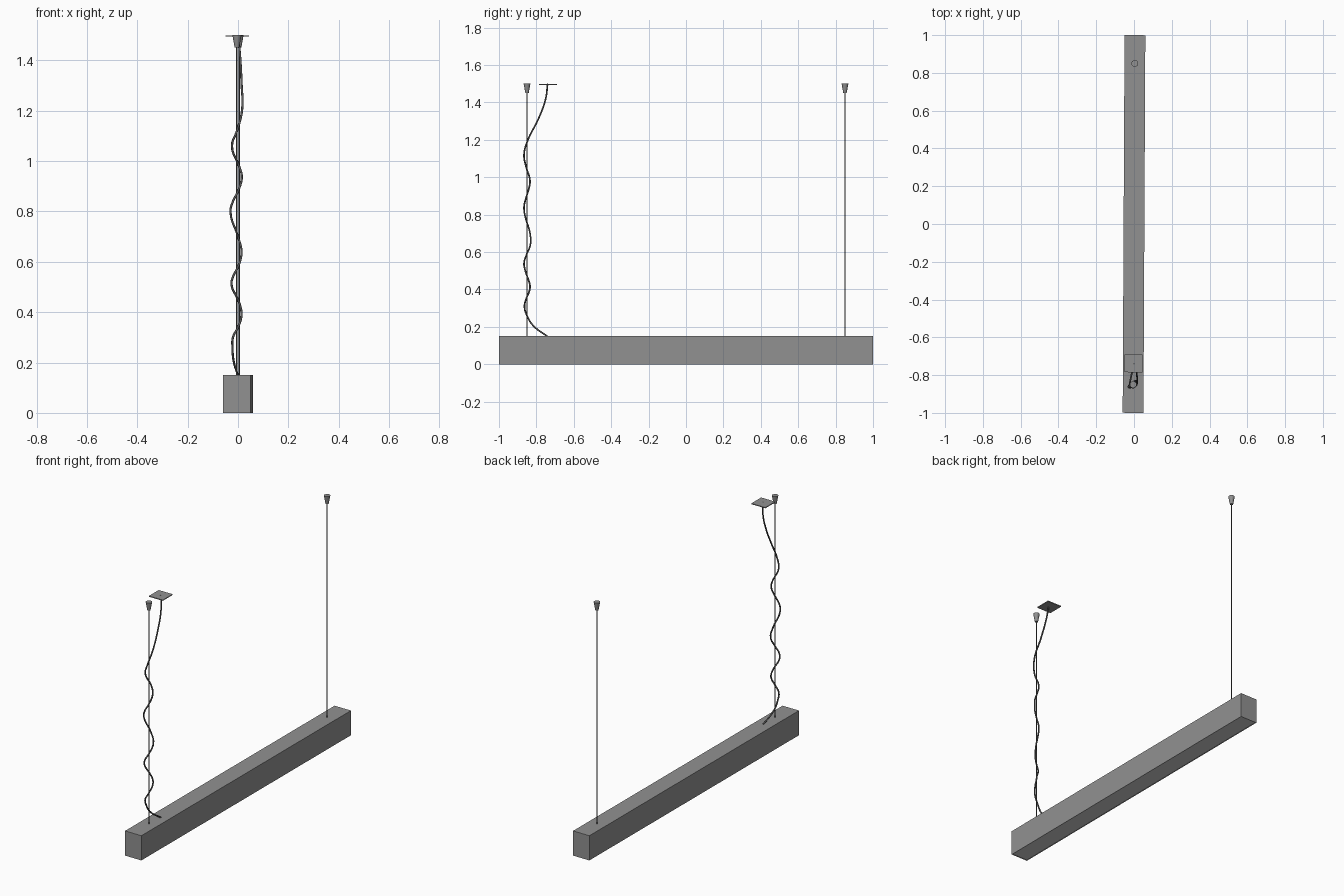
import bpy, bmesh, math
from mathutils import Matrix

if "Cube" in bpy.data.objects:
    bpy.data.objects.remove(bpy.data.objects["Cube"])

# The whole lamp hangs turned very slightly about z
TURN = Matrix.Rotation(-0.005, 4, 'Z')


def grey(name, v):
    mat = bpy.data.materials.new(name)
    mat.diffuse_color = (v, v, v, 1)
    mat.use_nodes = True
    mat.node_tree.nodes["Principled BSDF"].inputs["Base Color"].default_value = mat.diffuse_color
    return mat


HOUSING = grey("dark_grey_metal", 0.285)
PANEL = grey("light_panel", 0.8)
CORD = grey("dark_cord", 0.1)


def add_object(name, bm, mat, smooth=False):
    bm.transform(TURN)
    bmesh.ops.recalc_face_normals(bm, faces=bm.faces)
    mesh = bpy.data.meshes.new(name)
    for f in bm.faces:
        f.smooth = smooth and len(f.verts) == 4
    bm.to_mesh(mesh)
    bm.free()
    mesh.materials.append(mat)
    obj = bpy.data.objects.new(name, mesh)
    bpy.context.collection.objects.link(obj)
    return obj


def box(size, centre):
    bm = bmesh.new()
    bmesh.ops.create_cube(bm, size=1, matrix=Matrix.Translation(centre) @ Matrix.Diagonal((*size, 1)))
    return bm


def cone(name, r_low, r_high, z_low, z_high, y, sides, mat):
    bm = bmesh.new()
    bmesh.ops.create_cone(bm, cap_ends=True, segments=sides, radius1=r_low, radius2=r_high,
                          depth=z_high - z_low,
                          matrix=Matrix.Translation((0, y, (z_low + z_high) / 2)))
    return add_object(name, bm, mat, smooth=True)


# Lamp housing with a slightly recessed light panel underneath
bm = box((0.11, 1.999, 0.15), (0, 0, 0.075))
bm.normal_update()
bottom = [f for f in bm.faces if f.normal.z < -0.9]
bmesh.ops.inset_region(bm, faces=bottom, thickness=0.004)
bmesh.ops.translate(bm, verts=bottom[0].verts, vec=(0, 0, 0.003))
bottom[0].material_index = 1
housing = add_object("lamp_housing", bm, HOUSING)
housing.data.materials.append(PANEL)

# Suspension wires with tapered ceiling anchors
for side, y in (("front", -0.85), ("back", 0.85)):
    cone(side + "_suspension_wire", 0.003, 0.003, 0.148, 1.46, y, 12, CORD)
    cone(side + "_ceiling_anchor", 0.009, 0.018, 1.45, 1.5, y, 24, HOUSING)

# Square ceiling plate for the power cord
add_object("ceiling_plate", box((0.094, 0.094, 0.005), (0.001, -0.738, 1.4965)), HOUSING)

# Power cord winding round the front wire
path = [
    (0, -.74, .148), (-.018, -.82, .21), (-.022, -.85, .26), (-.02, -.863, .30),
    (0, -.858, .34), (.014, -.838, .39), (.010, -.834, .42), (0, -.842, .45),
    (-.026, -.862, .51), (-.02, -.866, .54), (0, -.855, .58), (.014, -.832, .64),
    (0, -.834, .70), (-.03, -.862, .80), (-.02, -.866, .84), (0, -.858, .88),
    (.015, -.84, .94), (.004, -.834, .98), (-.024, -.856, 1.06), (-.004, -.866, 1.12),
    (.016, -.845, 1.2), (.014, -.79, 1.31), (.008, -.75, 1.42), (0, -.74, 1.5)]
curve = bpy.data.curves.new("power_cord", 'CURVE')
curve.dimensions = '3D'
curve.bevel_depth = 0.0045
curve.bevel_resolution = 2
curve.resolution_u = 5
curve.use_fill_caps = True
curve.materials.append(CORD)
spline = curve.splines.new('BEZIER')
spline.bezier_points.add(len(path) - 1)
for point, co in zip(spline.bezier_points, path):
    point.co = co
    point.handle_left_type = point.handle_right_type = 'AUTO'
bpy.context.collection.objects.link(bpy.data.objects.new("power_cord", curve))
